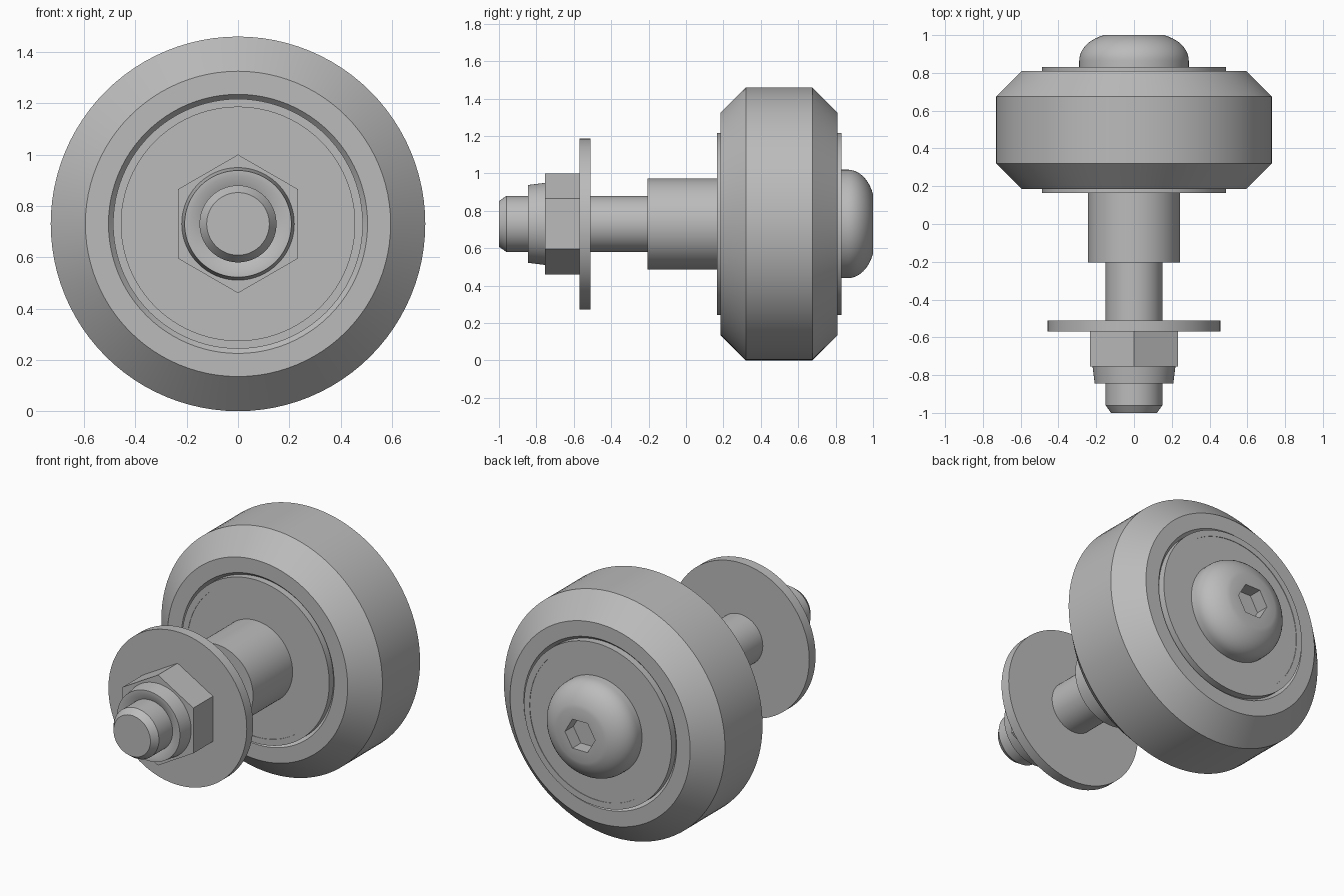
import bpy, bmesh
from math import sin, cos, pi, radians

cube = bpy.data.objects.get("Cube")
if cube:
    bpy.data.objects.remove(cube, do_unlink=True)

AXIS_Z = 0.73
SIDES = 96

steel = bpy.data.materials.new("plain grey")
steel.use_nodes = True
GREY = (0.5, 0.5, 0.5, 1)
steel.diffuse_color = GREY
steel.node_tree.nodes["Principled BSDF"].inputs["Base Color"].default_value = GREY


def hex_scale(a):
    """Turns a round ring into a hexagon with corners on the x axis."""
    return cos(pi / 6) / cos(a % (pi / 3) - pi / 6)


def lathe(name, profile, closed=False, sides=SIDES, turn=0.0):
    """Spin (radius, y[, is_hex]) points about the wheel axle."""
    bm = bmesh.new()
    rings = []
    for r, y, *is_hex in profile:
        ring = []
        for i in range(sides):
            a = 2 * pi * i / sides
            k = r * hex_scale(a) if is_hex else r
            ring.append(bm.verts.new((k * cos(a + turn), y, AXIS_Z + k * sin(a + turn))))
        rings.append(ring)
    pairs = list(zip(rings, rings[1:]))
    if closed:
        pairs.append((rings[-1], rings[0]))
    else:
        bm.faces.new(rings[0])
        bm.faces.new(rings[-1])
    for p, q in pairs:
        for i in range(sides):
            j = (i + 1) % sides
            bm.faces.new((p[i], p[j], q[j], q[i]))
    bmesh.ops.recalc_face_normals(bm, faces=bm.faces)
    mesh = bpy.data.meshes.new(name)
    bm.to_mesh(mesh)
    bm.free()
    mesh.materials.append(steel)
    for f in mesh.polygons:
        f.use_smooth = True
    mesh.set_sharp_from_angle(angle=radians(25))
    obj = bpy.data.objects.new(name, mesh)
    bpy.context.collection.objects.link(obj)
    return obj


# Tyre with bevelled shoulders and a chamfered bore
lathe("wheel_tyre", [(0.505, 0.185), (0.595, 0.185), (0.73, 0.32), (0.73, 0.675),
                     (0.595, 0.81), (0.505, 0.81), (0.483, 0.785), (0.483, 0.21)], closed=True)

# Bearing: outer race and slightly sunk shield
lathe("bearing_race", [(0.45, 0.165), (0.487, 0.165), (0.487, 0.832), (0.45, 0.832)], closed=True)
lathe("bearing_shield", [(0.452, 0.168), (0.452, 0.829)])

# Axle parts
lathe("spacer", [(0.243, -0.205), (0.243, 0.18)])
lathe("bolt_shank", [(0.122, -1.0), (0.15, -0.96), (0.15, -0.19)])
lathe("washer", [(0.457, -0.57), (0.457, -0.51)])

# Lock nut: hexagon body and tapered collar
lathe("nut_body", [(0.27, -0.755), (0.27, -0.565)], sides=6, turn=pi / 6)
lathe("nut_collar", [(0.148, -0.83), (0.185, -0.845), (0.208, -0.845),
                     (0.22, -0.75), (0.148, -0.75)], closed=True)

# Domed bolt head with a hexagonal socket
dome = [(0.29, 0.82), (0.29, 0.865)]
for i in range(1, 11):
    t = radians(70) * i / 10
    dome.append((0.29 - 0.132 * (1 - cos(t)) / (1 - cos(radians(70))),
                 0.865 + 0.135 * sin(t) / sin(radians(70))))
lathe("bolt_head", dome + [(0.1, 1.0, True), (0.1, 0.92, True)])
